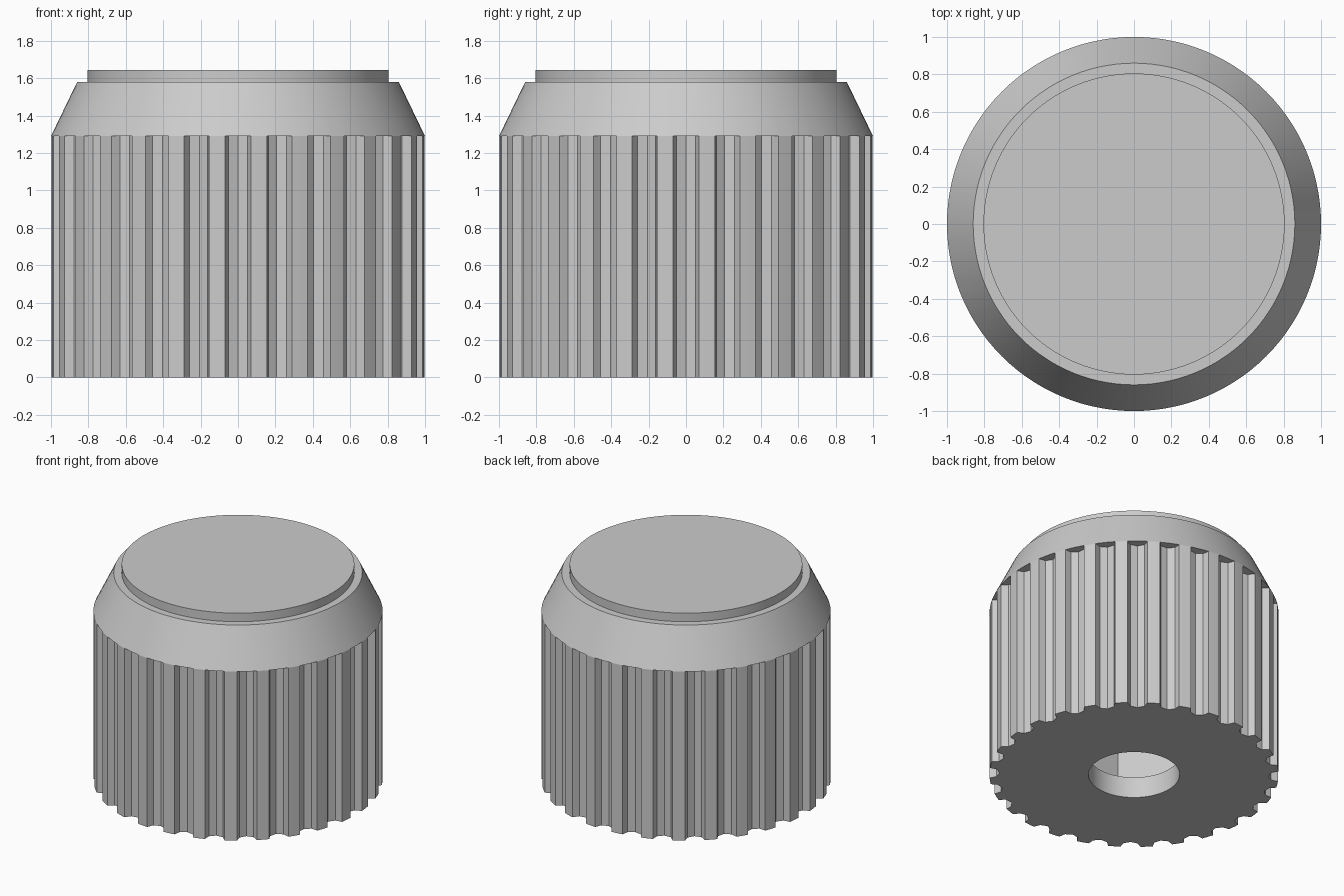
import bpy, bmesh, math
from mathutils import Matrix

default = bpy.data.objects.get("Cube")
if default:
    bpy.data.objects.remove(default, do_unlink=True)

FLUTES = 28
SEGMENTS = FLUTES * 4
GRIP_TOP, SHOULDER_TOP, CAP_TOP = 1.29, 1.58, 1.645

grey = bpy.data.materials.new("plain_grey")
grey.use_nodes = True
grey.diffuse_color = (0.6, 0.6, 0.6, 1)
grey.node_tree.nodes["Principled BSDF"].inputs["Base Color"].default_value = grey.diffuse_color


def make_object(name, bm):
    bmesh.ops.recalc_face_normals(bm, faces=bm.faces)
    mesh = bpy.data.meshes.new(name)
    bm.to_mesh(mesh)
    bm.free()
    mesh.materials.append(grey)
    obj = bpy.data.objects.new(name, mesh)
    bpy.context.collection.objects.link(obj)
    return obj


def add_prism(bm, sides, radius, z0, z1, centre=(0, 0), turn=0):
    """Closed prism with its first corner at the given turn."""
    rings = []
    for z in (z0, z1):
        rings.append([bm.verts.new((centre[0] + radius * math.cos(turn + math.tau * i / sides),
                                    centre[1] + radius * math.sin(turn + math.tau * i / sides), z))
                      for i in range(sides)])
    low, high = rings
    bm.faces.new(low[::-1])
    bm.faces.new(high)
    for i in range(sides):
        j = (i + 1) % sides
        bm.faces.new((low[i], low[j], high[j], high[i]))
    return high


def prism(name, *args):
    bm = bmesh.new()
    add_prism(bm, *args)
    return make_object(name, bm)


def smooth(obj):
    bpy.ops.object.select_all(action="DESELECT")
    obj.select_set(True)
    bpy.context.view_layer.objects.active = obj
    bpy.ops.object.shade_smooth_by_angle(angle=math.radians(20))


# Knob body: a cylinder with a tapered shoulder on top
bm = bmesh.new()
rim = add_prism(bm, SEGMENTS, 1.0, 0, GRIP_TOP)
top = next(f for f in bm.faces if all(v in rim for v in f.verts))
new_top = bmesh.ops.extrude_discrete_faces(bm, faces=[top])["faces"][0]
for v in new_top.verts:
    v.co = (v.co.x * 0.86, v.co.y * 0.86, SHOULDER_TOP)
knob_body = make_object("knob_body", bm)

# Grip flutes: octagonal grooves around the rim
bm = bmesh.new()
for i in range(FLUTES):
    a = math.tau * i / FLUTES
    add_prism(bm, 8, 0.07, -0.1, GRIP_TOP, (math.cos(a), math.sin(a)), a)
cutters = [make_object("flute_cutter", bm)]

# Shaft hole through the floor and hexagonal pocket above it
cutters.append(prism("shaft_hole_cutter", 64, 0.315, -0.1, 0.5))
cutters.append(prism("hex_pocket_cutter", 6, 0.63, 0.16, SHOULDER_TOP + 0.1))

for cutter in cutters:
    cutter.hide_render = True
    mod = knob_body.modifiers.new(cutter.name, "BOOLEAN")
    mod.operation = "DIFFERENCE"
    mod.solver = "EXACT"
    mod.object = cutter
    bpy.context.view_layer.objects.active = knob_body
    bpy.ops.object.modifier_apply(modifier=mod.name)
    bpy.data.objects.remove(cutter, do_unlink=True)
smooth(knob_body)

# Cap disc closing the pocket
smooth(prism("top_cap", SEGMENTS, 0.805, SHOULDER_TOP, CAP_TOP))
